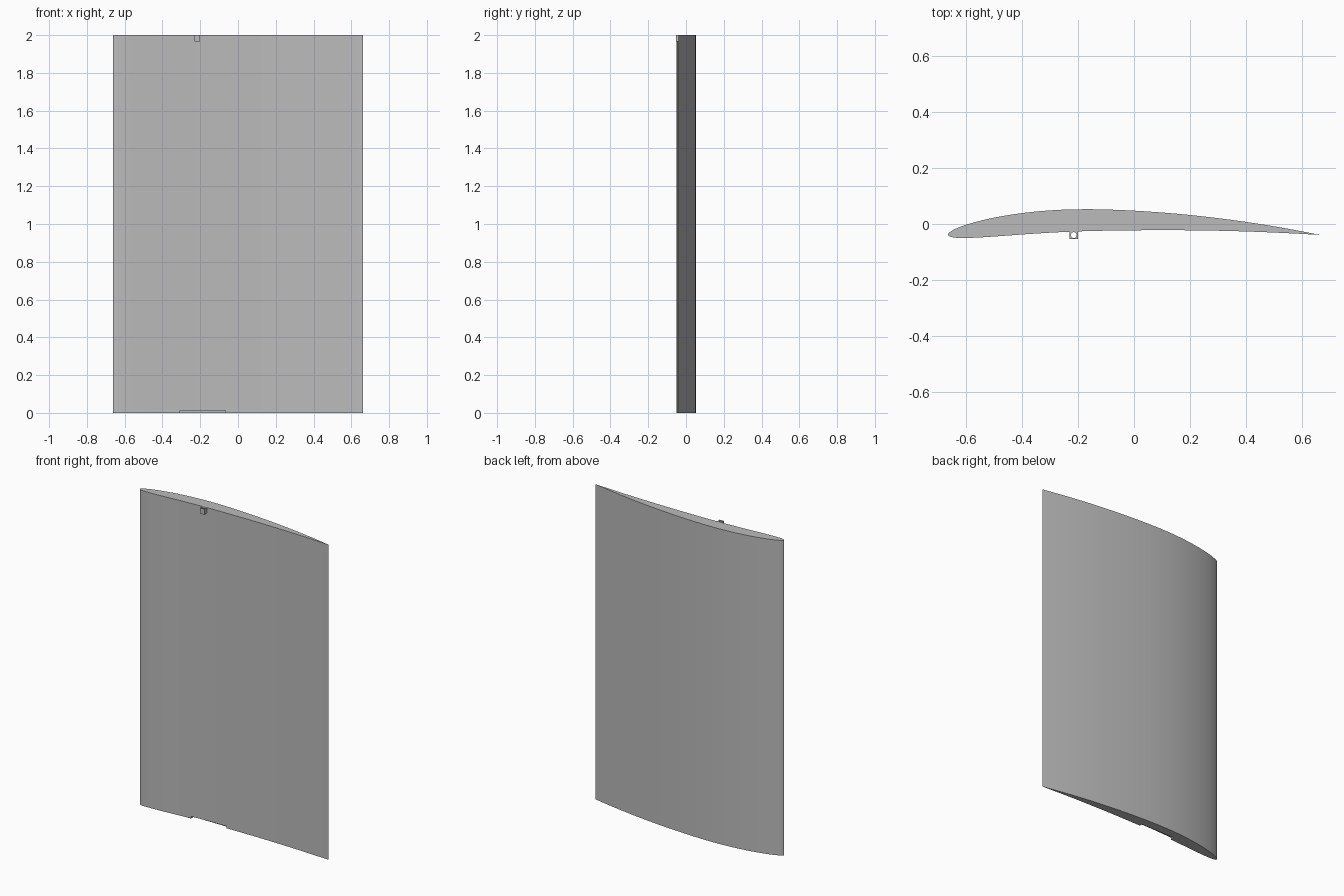
import bpy
import bmesh
import math
from mathutils import Matrix, Vector

if "Cube" in bpy.data.objects:
    bpy.data.objects.remove(bpy.data.objects["Cube"], do_unlink=True)

CHORD, SPAN = 1.325, 2.0
NOSE_X, NOSE_Y = -0.6625, -0.039
CAMBER, CAMBER_POS, THICKNESS = 0.04, 0.4, 0.06
STEPS = 40

grey = bpy.data.materials.new("light grey")
grey.use_nodes = True
colour = (0.5, 0.5, 0.5, 1)
grey.diffuse_color = colour
grey.node_tree.nodes["Principled BSDF"].inputs["Base Color"].default_value = colour


def make_object(name, bm):
    bmesh.ops.recalc_face_normals(bm, faces=bm.faces)
    mesh = bpy.data.meshes.new(name)
    bm.to_mesh(mesh)
    bm.free()
    mesh.materials.append(grey)
    obj = bpy.data.objects.new(name, mesh)
    bpy.context.collection.objects.link(obj)
    return obj


def extrude_profile(name, points, bottom, top):
    bm = bmesh.new()
    face = bm.faces.new([bm.verts.new((x, y, bottom)) for x, y in points])
    result = bmesh.ops.extrude_face_region(bm, geom=[face])
    verts = [v for v in result["geom"] if isinstance(v, bmesh.types.BMVert)]
    bmesh.ops.translate(bm, verts=verts, vec=(0, 0, top - bottom))
    return make_object(name, bm)


def rectangle(x0, x1, y0, y1):
    return [(x0, y0), (x1, y0), (x1, y1), (x0, y1)]


def circle(x, y, radius, sides):
    angles = [2 * math.pi * i / sides for i in range(sides)]
    return [(x + radius * math.cos(a), y + radius * math.sin(a)) for a in angles]


def cut(target, cutter):
    cutter.hide_render = True
    mod = target.modifiers.new("cut", "BOOLEAN")
    mod.operation, mod.solver, mod.object = "DIFFERENCE", "EXACT", cutter
    bpy.context.view_layer.objects.active = target
    bpy.ops.object.modifier_apply(modifier=mod.name)
    bpy.data.objects.remove(cutter, do_unlink=True)


def section_point(t, side):
    # Cambered aerofoil: mean line plus half thickness along its normal
    p = CAMBER_POS
    if t < p:
        mean = CAMBER / p**2 * (2 * p * t - t * t)
        slope = 2 * CAMBER / p**2 * (p - t)
    else:
        mean = CAMBER / (1 - p)**2 * (1 - 2 * p + 2 * p * t - t * t)
        slope = 2 * CAMBER / (1 - p)**2 * (p - t)
    half = 5 * THICKNESS * (0.2969 * math.sqrt(t) - 0.126 * t - 0.3516 * t**2
                            + 0.2843 * t**3 - 0.1036 * t**4)
    angle = math.atan(slope)
    x = t - side * half * math.sin(angle)
    y = mean + side * half * math.cos(angle)
    return NOSE_X + CHORD * x, NOSE_Y + CHORD * y


# Wing panel: section points bunch up towards the nose and tail
stations = [(1 - math.cos(math.pi * i / STEPS)) / 2 for i in range(STEPS + 1)]
upper = [section_point(t, 1) for t in reversed(stations)]
lower = [section_point(t, -1) for t in stations[1:-1]]
wing = extrude_profile("wing_panel", upper + lower, 0, SPAN)

# Shallow notch in the lower end of the front skin
notch = extrude_profile("notch_cutter", rectangle(-0.307, -0.065, -0.1, -0.005), -0.1, 0.013)
cut(wing, notch)

# Small lug with a vertical pin hole at the upper end
lug = extrude_profile("hinge_lug", rectangle(-0.229, -0.2, -0.0527, -0.0245), SPAN - 0.035, SPAN)
cut(lug, extrude_profile("pin_cutter", circle(-0.2145, -0.0395, 0.0105, 24), SPAN - 0.1, SPAN + 0.1))

# Smooth shading with sharp end edges
bpy.ops.object.select_all(action="DESELECT")
for obj in (wing, lug):
    obj.select_set(True)
bpy.context.view_layer.objects.active = wing
bpy.ops.object.shade_smooth_by_angle(angle=math.radians(30))
